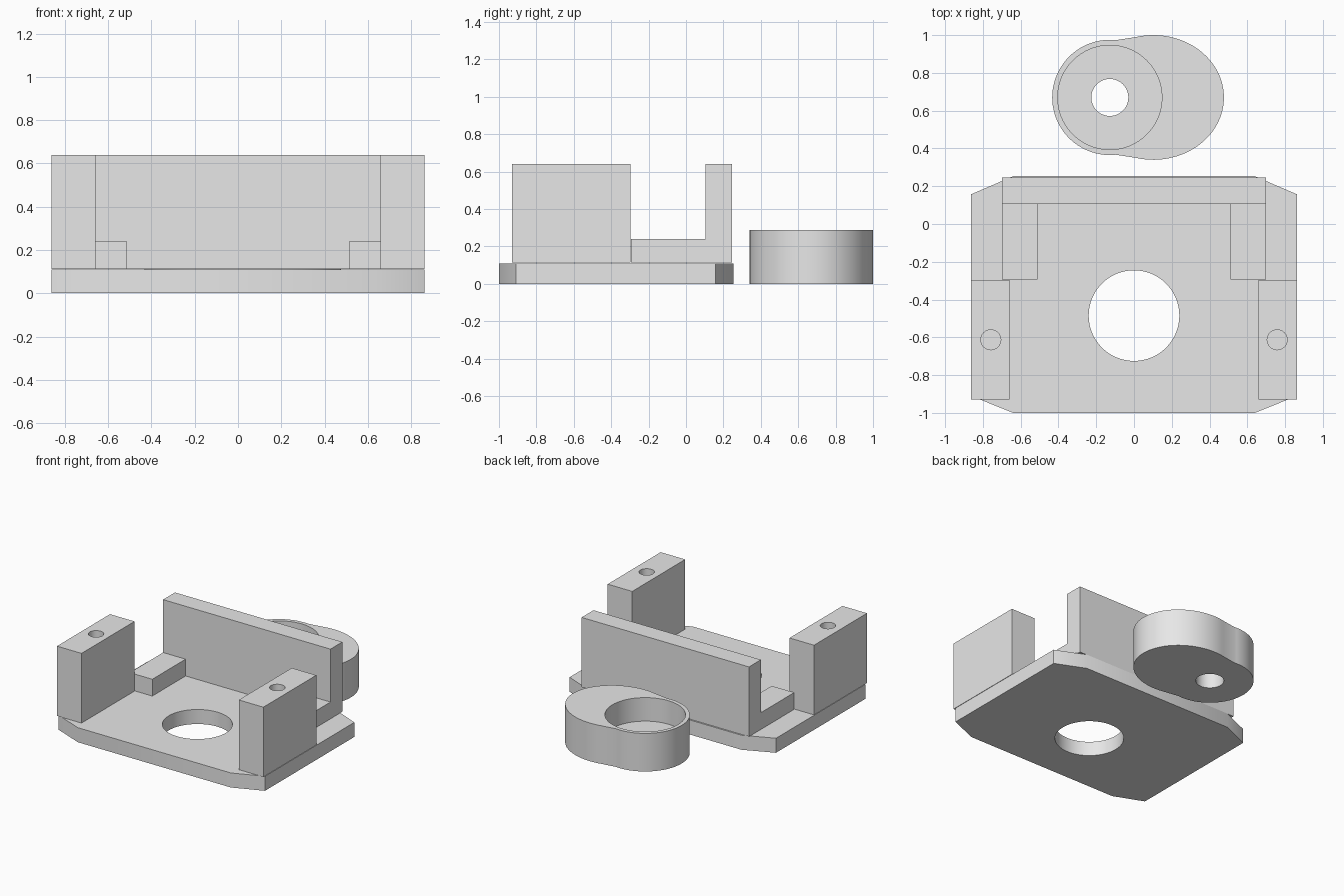
import bpy
import bmesh
from math import radians, cos, sin

if "Cube" in bpy.data.objects:
    bpy.data.objects.remove(bpy.data.objects["Cube"], do_unlink=True)

grey = bpy.data.materials.new("light_grey")
grey.use_nodes = True
grey.diffuse_color = (0.8, 0.8, 0.8, 1)
grey.node_tree.nodes["Principled BSDF"].inputs["Base Color"].default_value = (0.8, 0.8, 0.8, 1)


def prism(name, outline, z0, z1):
    """Extrude a flat outline between two heights."""
    bm = bmesh.new()
    face = bm.faces.new([bm.verts.new((x, y, z0)) for x, y in outline])
    up = bmesh.ops.extrude_face_region(bm, geom=[face])["geom"]
    for v in up:
        if isinstance(v, bmesh.types.BMVert):
            v.co.z = z1
    bmesh.ops.recalc_face_normals(bm, faces=bm.faces)
    mesh = bpy.data.meshes.new(name)
    bm.to_mesh(mesh)
    bm.free()
    mesh.materials.append(grey)
    obj = bpy.data.objects.new(name, mesh)
    bpy.context.collection.objects.link(obj)
    return obj


def block(name, x0, x1, y0, y1, z0, z1):
    return prism(name, [(x0, y0), (x1, y0), (x1, y1), (x0, y1)], z0, z1)


def arc(cx, cy, rx, ry, start, end, steps):
    angles = [radians(start + (end - start) * i / steps) for i in range(steps + 1)]
    return [(cx + rx * cos(a), cy + ry * sin(a)) for a in angles]


def drill(obj, x, y, radius, z0, z1, steps=64):
    """Cut a round vertical hole."""
    cutter = prism("cutter", arc(x, y, radius, radius, 0, 360, steps)[:-1], z0, z1)
    cutter.hide_render = True
    mod = obj.modifiers.new("hole", "BOOLEAN")
    mod.operation = "DIFFERENCE"
    mod.object = cutter
    activate(obj)
    bpy.ops.object.modifier_apply(modifier=mod.name)
    bpy.data.objects.remove(cutter, do_unlink=True)


def activate(obj):
    bpy.ops.object.select_all(action="DESELECT")
    obj.select_set(True)
    bpy.context.view_layer.objects.active = obj


def smooth(obj):
    activate(obj)
    bpy.ops.object.shade_smooth_by_angle(angle=radians(30))


PLATE_TOP = 0.11
SEAT = 0.113
TOP = 0.64

# Base plate with clipped corners and a central opening
right_edge = [(0.64, -1), (0.863, -0.91), (0.863, 0.157), (0.64, 0.253)]
plate = prism("base_plate", right_edge + [(-x, y) for x, y in reversed(right_edge)], 0, PLATE_TOP)
drill(plate, 0, -0.485, 0.24, -0.1, 0.3)
smooth(plate)

# Back wall
block("back_wall", -0.70, 0.70, 0.105, 0.247, SEAT, TOP)

# Drilled posts and low side ribs, one of each per side
for side, s in (("left", 1), ("right", -1)):
    post = block(side + "_post", s * 0.658, s * 0.863, -0.93, -0.297, SEAT, TOP)
    drill(post, s * 0.758, -0.613, 0.053, 0.3, 0.8, 32)
    smooth(post)
    block(side + "_rib", s * 0.512, s * 0.70, -0.293, 0.105, SEAT, 0.24)

# Separate offset cam with a round pocket and a shaft hole
cam_outline = arc(-0.128, 0.67, 0.305, 0.305, 84, 276, 48) + arc(0.103, 0.67, 0.373, 0.33, -104, 104, 56)
cam = prism("cam", cam_outline, 0, 0.288)
drill(cam, -0.128, 0.67, 0.276, PLATE_TOP, 0.5)
drill(cam, -0.128, 0.67, 0.098, -0.1, 0.5, 48)
smooth(cam)
